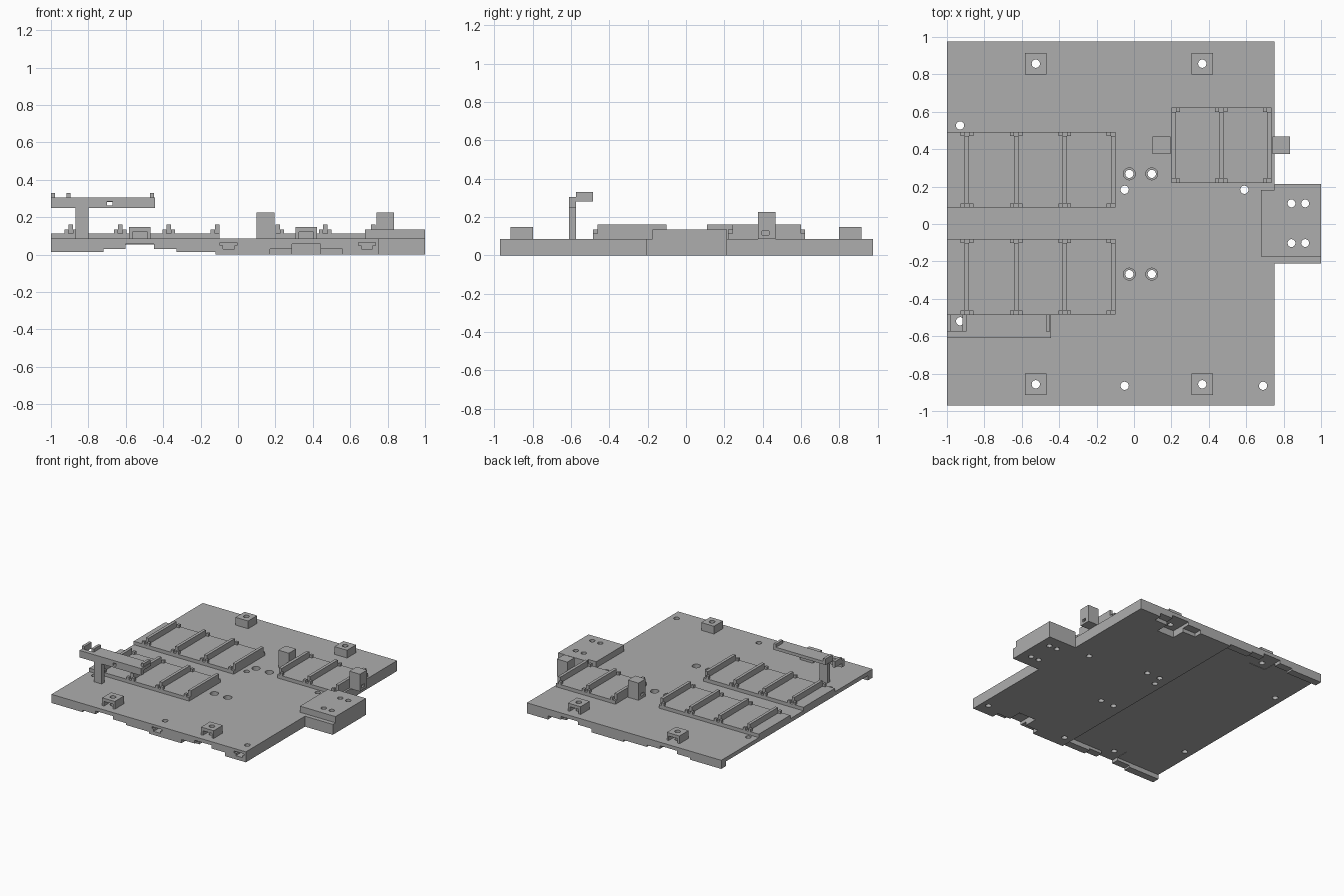
import bpy, bmesh
from mathutils import Matrix

cube = bpy.data.objects.get("Cube")
if cube:
    bpy.data.objects.remove(cube, do_unlink=True)

grey = bpy.data.materials.new("plain grey")
grey.use_nodes = True
colour = (0.42, 0.42, 0.42, 1)
grey.diffuse_color = colour
grey.node_tree.nodes["Principled BSDF"].inputs["Base Color"].default_value = colour


def finish(name, bm):
    bmesh.ops.recalc_face_normals(bm, faces=bm.faces)
    mesh = bpy.data.meshes.new(name)
    bm.to_mesh(mesh)
    bm.free()
    mesh.materials.append(grey)
    obj = bpy.data.objects.new(name, mesh)
    bpy.context.collection.objects.link(obj)
    return obj


def add_box(bm, x, y, z):
    size = [abs(b - a) for a, b in (x, y, z)]
    mid = [(a + b) / 2 for a, b in (x, y, z)]
    bmesh.ops.create_cube(bm, size=1, matrix=Matrix.Translation(mid) @ Matrix.Diagonal((*size, 1)))


def box(name, x, y, z):
    bm = bmesh.new()
    add_box(bm, x, y, z)
    return finish(name, bm)


def hole(x, y, r=0.022, low=-0.1, high=0.3):
    bm = bmesh.new()
    bmesh.ops.create_cone(bm, cap_ends=True, segments=24, radius1=r, radius2=r, depth=high - low,
                          matrix=Matrix.Translation((x, y, (low + high) / 2)))
    return finish("hole_cutter", bm)


def slot(x1, x2, y, r):
    # Rounded slot: hull of two round ends
    bm = bmesh.new()
    for x in (x1 + r, x2 - r):
        bmesh.ops.create_cone(bm, cap_ends=True, segments=24, radius1=r, radius2=r, depth=0.4,
                              matrix=Matrix.Translation((x, y, 0)))
    hull = bmesh.ops.convex_hull(bm, input=bm.verts)
    junk = {g for g in hull["geom_interior"] + hull["geom_unused"] if isinstance(g, bmesh.types.BMVert)}
    bmesh.ops.delete(bm, geom=list(junk), context="VERTS")
    inner = [f for f in bm.faces if not all(e.is_manifold for e in f.edges)]
    bmesh.ops.delete(bm, geom=inner, context="FACES_ONLY")
    return finish("slot_cutter", bm)


def cut(obj, cutters):
    for c in cutters:
        mod = obj.modifiers.new("cut", "BOOLEAN")
        mod.operation = "DIFFERENCE"
        mod.solver = "EXACT"
        mod.object = c
    bpy.context.view_layer.update()
    done = bpy.data.meshes.new_from_object(obj.evaluated_get(bpy.context.evaluated_depsgraph_get()))
    obj.modifiers.clear()
    obj.data = done
    for c in cutters:
        bpy.data.objects.remove(c, do_unlink=True)


def cutter(x, y, z):
    return box("box_cutter", x, y, z)


TOP = 0.085
MOUNTS = (-0.525, 0.365)

# Base plate with thinner left half, edge pockets, slots and screw holes
plate = box("base_plate", (-1, 0.75), (-0.97, 0.975), (0, TOP))
cuts = [cutter((-1.1, -0.12), (-1.1, 1.1), (-0.1, 0.015)),
        cutter((-1.2, -0.12), (-0.91, 0.915), (-0.2, 0.053))]
for side in (-1, 1):
    for x in MOUNTS:
        cuts.append(cutter((x - 0.195, x + 0.195), (side * 0.91, side * 1.2), (-0.3, 0.03)))
        cuts.append(cutter((x - 0.077, x + 0.077), (side * 0.80, side * 1.3), (-0.4, 0.056)))
        cuts.append(hole(x, side * 0.857))
    for x in (-0.945, -0.35):
        cuts.append(slot(x, x + 0.24, side * 0.833, 0.029))
    for x in (-0.025, 0.095):
        cuts.append(hole(x, side * 0.268))
        cuts.append(hole(x, side * 0.268, 0.032, 0.045, 0.2))
for x, y in ((-0.93, 0.527), (-0.93, -0.52), (-0.05, 0.183), (0.59, 0.183), (-0.05, -0.865), (0.69, -0.865)):
    cuts.append(hole(x, y))
# Nut traps opening on the front edge
for x in (-0.05, 0.69):
    cuts.append(cutter((x - 0.045, x + 0.045), (-1.1, -0.83), (0.048, 0.064)))
    cuts.append(cutter((x - 0.03, x + 0.03), (-1.15, -0.835), (0.03, 0.055)))
cut(plate, cuts)

# Four hollow standoffs
for side, word in ((-1, "front"), (1, "back")):
    for x in MOUNTS:
        y = side * 0.857
        standoff = box(word + "_standoff", (x - 0.057, x + 0.057), (y - 0.058, y + 0.058), (TOP, 0.148))
        cut(standoff, [cutter((x - 0.04, x + 0.04), (y - side * 0.035, y + side * 0.1), (0, 0.122)), hole(x, y)])


def cradle(name, x1, x2, y1, y2, bars):
    # Low tray with upright dividers and small clips at their ends
    bm = bmesh.new()
    add_box(bm, (x1, x2), (y1, y2), (TOP - 0.002, 0.113))
    for x in bars:
        add_box(bm, (x - 0.012, x + 0.012), (y1 + 0.022, y2 - 0.022), (0.11, 0.16))
        for ya, yb in ((y1, y1 + 0.022), (y2 - 0.022, y2)):
            for s in (-1, 1):
                a, b = sorted((x + s * 0.012, x + s * 0.034))
                if a >= x1 - 0.01 and b <= x2 + 0.01:
                    add_box(bm, (a, b), (ya, yb), (0.11, 0.135))
    return finish(name, bm)


left_bars = (-0.893, -0.63, -0.37, -0.112)
cradle("back_cradle", -1, -0.1, 0.088, 0.492, left_bars)
cradle("front_cradle", -1, -0.1, -0.485, -0.08, left_bars)
cradle("side_cradle", 0.2, 0.735, 0.22, 0.622, (0.212, 0.466, 0.723))

# Cradle end posts with a small tie slot
for x in (0.1, 0.74):
    post = box("cradle_post", (x, x + 0.095), (0.375, 0.468), (TOP, 0.225))
    cut(post, [cutter((x - 0.1, x + 0.2), (0.397, 0.433), (0.105, 0.127))])

# Side connector block with raised pad
bm = bmesh.new()
add_box(bm, (0.75, 1), (-0.21, 0.215), (0, TOP))
block = finish("connector_block", bm)
pad = box("connector_pad", (0.68, 0.75), (-0.175, 0.183), (TOP, 0.135))
pad_end = box("connector_pad_end", (0.75, 1), (-0.175, 0.215), (TOP, 0.135))
for part in (block, pad_end):
    cut(part, [hole(x, y, 0.021) for x in (0.842, 0.915) for y in (0.11, -0.102)])

# Raised arm on a column, with shelf and hooked tabs
box("arm_column", (-0.87, -0.8), (-0.61, -0.575), (TOP, 0.25))
beam = box("arm_beam", (-1, -0.445), (-0.61, -0.575), (0.248, 0.305))
cut(beam, [cutter((-0.7, -0.67), (-0.7, -0.5), (0.263, 0.285))])
box("arm_shelf", (-0.91, -0.445), (-0.575, -0.485), (0.28, 0.305))
for x in (-0.99, -0.907, -0.46):
    box("arm_tab", (x - 0.01, x + 0.012), (-0.575, -0.485), (0.28, 0.33))
